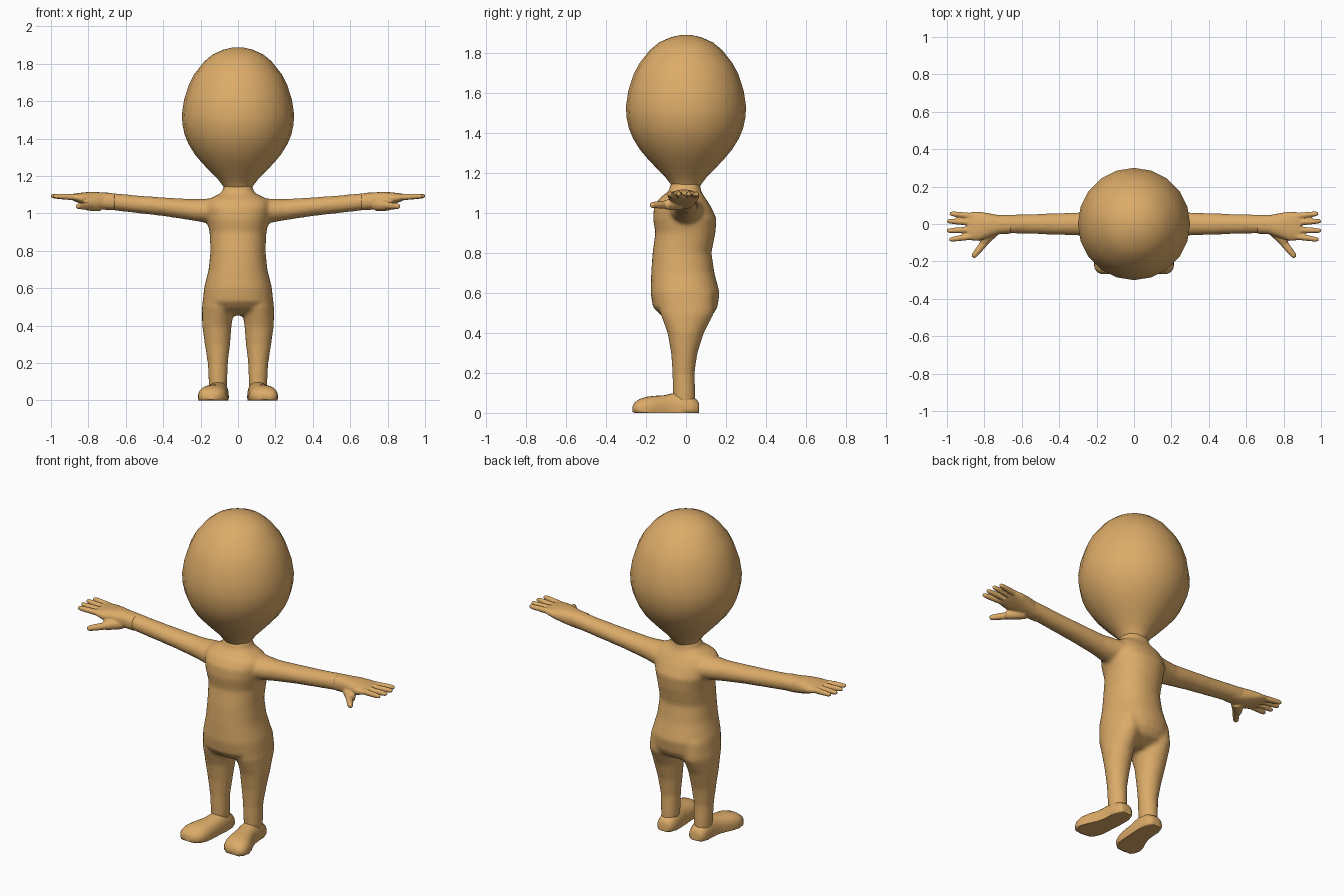
import bpy
import bmesh
from math import cos, sin, tau
from mathutils import Vector

default_cube = bpy.data.objects.get("Cube")
if default_cube:
    bpy.data.objects.remove(default_cube, do_unlink=True)

X, Y, Z = Vector((1, 0, 0)), Vector((0, 1, 0)), Vector((0, 0, 1))

skin = bpy.data.materials.new("tan skin")
skin.use_nodes = True
tan = (0.72, 0.41, 0.14, 1)
skin.diffuse_color = tan
bsdf = skin.node_tree.nodes["Principled BSDF"]
bsdf.inputs["Base Color"].default_value = tan
bsdf.inputs["Roughness"].default_value = 0.8


def loft(bm, rings, u, v, sides=20, power=1.0, floor=None):
    """Closed tube through (centre, radius along u, radius along v) rings."""
    def bend(t):
        return abs(t) ** power * (1 if t > 0 else -1)

    loops = []
    for centre, a, b in rings:
        loop = []
        for i in range(sides):
            t = tau * i / sides
            p = Vector(centre) + u * a * bend(cos(t)) + v * b * bend(sin(t))
            if floor is not None:
                p.z = max(p.z, floor)
            loop.append(bm.verts.new(p))
        loops.append(loop)
    for low, high in zip(loops, loops[1:]):
        for i in range(sides):
            j = (i + 1) % sides
            bm.faces.new((low[i], low[j], high[j], high[i]))
    bm.faces.new(loops[0])
    bm.faces.new(loops[-1])


def finish(bm, name, voxel=None, smoothing=0, mirror=False):
    """Turn the bmesh into a smooth object, optionally fused and mirrored."""
    bmesh.ops.recalc_face_normals(bm, faces=bm.faces[:])
    mesh = bpy.data.meshes.new(name)
    bm.to_mesh(mesh)
    bm.free()
    mesh.materials.append(skin)
    obj = bpy.data.objects.new(name, mesh)
    bpy.context.collection.objects.link(obj)
    bpy.ops.object.select_all(action="DESELECT")
    obj.select_set(True)
    bpy.context.view_layer.objects.active = obj
    if voxel:
        fuse = obj.modifiers.new("fuse", "REMESH")
        fuse.mode = "VOXEL"
        fuse.voxel_size = voxel
        fuse.use_smooth_shade = True
        soften = obj.modifiers.new("soften", "SMOOTH")
        soften.factor = 0.5
        soften.iterations = smoothing
        for face in mesh.polygons:
            face.use_smooth = True
    else:
        bpy.ops.object.shade_smooth_by_angle(angle=0.9)
    if mirror:
        obj.modifiers.new("mirror", "MIRROR").use_mirror_merge = False
    return obj


# Head: egg-shaped lathe, tapering to the neck
head = bmesh.new()
head_profile = [(1.12, .065), (1.14, .075), (1.18, .105), (1.225, .15), (1.27, .192),
                (1.315, .23), (1.37, .264), (1.42, .285), (1.476, .297), (1.53, .3),
                (1.61, .288), (1.69, .262), (1.743, .235), (1.813, .18),
                (1.85, .135), (1.875, .08), (1.887, .03)]
loft(head, [((0, 0, z), r, r) for z, r in head_profile], X, Y)
finish(head, "head")

# Torso: height, half width, front, back
body = bmesh.new()
torso = [(.455, .1, -.05, .06), (.49, .165, -.13, .135), (.53, .188, -.166, .158),
         (.6, .182, -.177, .168), (.7, .157, -.174, .142), (.8, .147, -.167, .127),
         (.9, .152, -.153, .147), (.97, .168, -.165, .153), (1.03, .175, -.16, .125),
         (1.07, .165, -.135, .1), (1.09, .13, -.11, .085), (1.11, .088, -.085, .075),
         (1.15, .075, -.075, .07)]
loft(body, [((0, (f + b) / 2, z), w, (b - f) / 2) for z, w, f, b in torso],
     X, Y, sides=32, power=0.9)

# Legs: height, centre, half width, front, back
leg = [(.6, .1, .08, -.13, .14), (.5, .107, .086, -.13, .142), (.4, .113, .079, -.093, .09),
       (.3, .11, .068, -.075, .058), (.2, .108, .054, -.068, .043),
       (.1, .107, .05, -.066, .046), (.03, .107, .045, -.06, .046)]

# Arms: distance out, height, half depth, half height
arm = [(.08, 1.01, .1, .07), (.18, 1.015, .078, .064), (.25, 1.02, .064, .057),
       (.4, 1.036, .058, .05), (.55, 1.05, .053, .047), (.7, 1.066, .05, .046),
       (.74, 1.068, .05, .045)]
for side in (-1, 1):
    loft(body, [((side * x, (f + b) / 2, z), w, (b - f) / 2) for z, x, w, f, b in leg],
         X, Y)
    loft(body, [((side * x, 0, z), d, h) for x, z, d, h in arm], Y, Z)
finish(body, "body", voxel=0.011, smoothing=6)

# Hands: palm, four fingers and a thumb fused together
hand = bmesh.new()
palm = [(.66, -.003, 1.062, .049, .045), (.72, -.004, 1.066, .051, .046),
        (.78, -.008, 1.074, .066, .042), (.83, -.012, 1.08, .078, .032),
        (.87, -.012, 1.085, .076, .022), (.89, -.012, 1.088, .068, .015)]
loft(hand, [((x, y, z), d, h) for x, y, z, d, h in palm], Y, Z, power=0.85)


def digit(start, end, thick):
    start, end = Vector(start), Vector(end)
    across = (end - start).cross(Z).normalized()
    steps = [(0, 1), (.35, .95), (.7, .85), (.92, .72), (1, .4)]
    loft(hand, [(start.lerp(end, t), thick * s, thick * s) for t, s in steps],
         across, Z, sides=12)


for base_y, tip_y, tip_x in [(.04, .056, .985), (.006, .016, 1), (-.03, -.036, 1),
                             (-.064, -.084, .988)]:
    digit((.85, base_y, 1.086), (tip_x, tip_y, 1.093), .0175)
digit((.74, -.025, 1.045), (.815, -.105, 1.04), .033)
digit((.775, -.07, 1.042), (.862, -.178, 1.038), .021)
finish(hand, "hands", voxel=0.005, smoothing=3, mirror=True)

# Feet: flat-soled shoes, toes turned slightly out
foot = bmesh.new()
foot_rings = [(.066, .104, .03, .045), (.055, .104, .045, .065), (.02, .104, .054, .09),
              (-.03, .105, .056, .1), (-.07, .108, .057, .097), (-.11, .116, .062, .088),
              (-.16, .129, .073, .085), (-.2, .137, .077, .08), (-.235, .142, .07, .068),
              (-.256, .146, .052, .052), (-.266, .148, .03, .035)]
loft(foot, [((x, y, .02), w, top - .02) for y, x, w, top in foot_rings],
     X, Z, sides=24, power=0.85, floor=0)
finish(foot, "feet", mirror=True)
